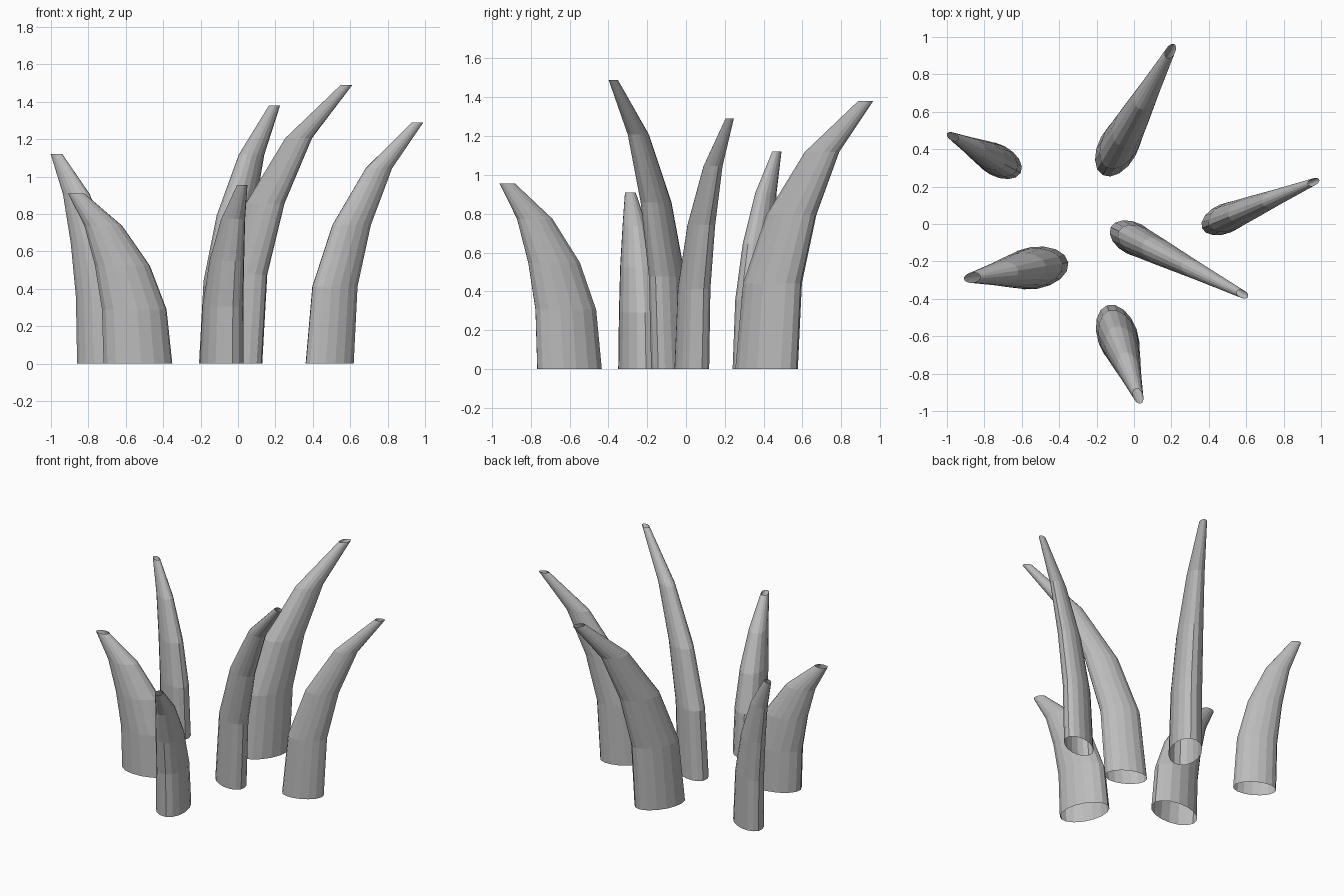
import bpy
import bmesh
from math import sin, cos, pi, atan2
from mathutils import Vector, Matrix

if "Cube" in bpy.data.objects:
    bpy.data.objects.remove(bpy.data.objects["Cube"], do_unlink=True)

# Single plain grey for every horn
grey = bpy.data.materials.new("plain grey")
grey.use_nodes = True
colour = (0.5, 0.5, 0.5, 1)
grey.diffuse_color = colour
grey.node_tree.nodes["Principled BSDF"].inputs["Base Color"].default_value = colour

SIDES = 16
# Shared horn profile: height, lean and width at each ring, as fractions
PROFILE = [(0, 0, 1), (0.32, 0.06, 0.94), (0.575, 0.25, 0.80),
           (0.81, 0.56, 0.55), (1, 1, 0.24)]


def horn(name, base, tip, height, long_radius, short_radius):
    """Open tapering tube of oval rings, leaning from base towards tip."""
    base, tip = Vector(base), Vector(tip)
    lean = tip - base
    turn = Matrix.Rotation(atan2(lean.y, lean.x), 2)
    bm = bmesh.new()
    rings = []
    for up, along, width in PROFILE:
        centre = base + lean * along
        ring = []
        for i in range(SIDES):
            a = 2 * pi * i / SIDES
            oval = Vector((long_radius * cos(a), short_radius * sin(a))) * width
            p = centre + turn @ oval
            ring.append(bm.verts.new((p.x, p.y, height * up)))
        rings.append(ring)
    for low, high in zip(rings, rings[1:]):
        for i in range(SIDES):
            j = (i + 1) % SIDES
            bm.faces.new((low[i], low[j], high[j], high[i]))
    mesh = bpy.data.meshes.new(name)
    bm.to_mesh(mesh)
    bm.free()
    mesh.materials.append(grey)
    bpy.context.collection.objects.link(bpy.data.objects.new(name, mesh))


# Cluster of six horns, each leaning outwards
horn("centre_horn", (0, -0.08), (0.58, -0.375), 1.49, 0.139, 0.087)
horn("left_horn", (0.49, 0.03), (0.96, 0.225), 1.29, 0.137, 0.08)
horn("back_horn", (-0.084, 0.415), (0.195, 0.925), 1.38, 0.175, 0.105)
horn("back_right_horn", (-0.73, 0.34), (-0.97, 0.468), 1.12, 0.141, 0.085)
horn("right_horn", (-0.535, -0.235), (-0.865, -0.287), 0.91, 0.186, 0.113)
horn("front_horn", (-0.0875, -0.6), (0.0225, -0.92), 0.955, 0.175, 0.108)
